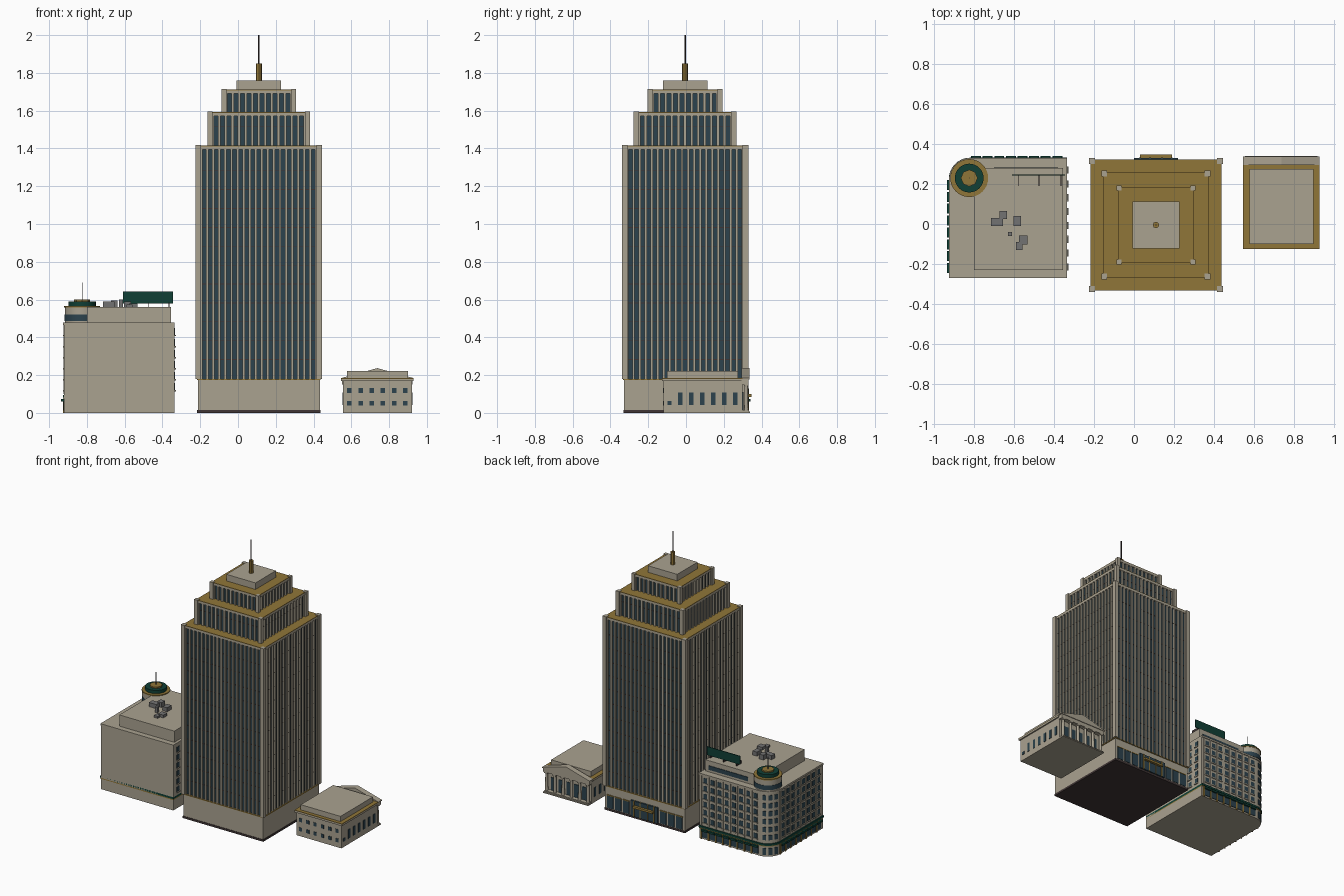
import bpy, bmesh, math
from mathutils import Matrix, Vector

if "Cube" in bpy.data.objects:
    bpy.data.objects.remove(bpy.data.objects["Cube"])

def material(name, r, g, b):
    m = bpy.data.materials.new(name)
    m.use_nodes = True
    m.diffuse_color = (r, g, b, 1)
    m.node_tree.nodes["Principled BSDF"].inputs["Base Color"].default_value = (r, g, b, 1)
    return m

STONE = material("limestone", .40, .36, .28)
GOLD = material("bronze gold", .28, .18, .04)
GLASS = material("blue glass", .025, .055, .075)
GREEN = material("dark green", .005, .05, .036)
DARK = material("dark granite", .05, .035, .035)
GREY = material("vent grey", .17, .17, .17)

def finish(name, bm, mat):
    bmesh.ops.recalc_face_normals(bm, faces=bm.faces)
    mesh = bpy.data.meshes.new(name)
    bm.to_mesh(mesh)
    bm.free()
    mesh.materials.append(mat)
    ob = bpy.data.objects.new(name, mesh)
    bpy.context.collection.objects.link(ob)
    return ob

def boxes(name, mat, items):
    """Boxes given as x0, x1, y0, y1, z0, z1, joined in one object."""
    bm = bmesh.new()
    for x0, x1, y0, y1, z0, z1 in items:
        m = Matrix.Translation(((x0 + x1) / 2, (y0 + y1) / 2, (z0 + z1) / 2))
        bmesh.ops.create_cube(bm, size=1, matrix=m @ Matrix.Diagonal((x1 - x0, y1 - y0, z1 - z0, 1)))
    return finish(name, bm, mat)

def square(cx, cy, h, z0, z1):
    return (cx - h, cx + h, cy - h, cy + h, z0, z1)

def on_wall(side, wall, u, w, z0, z1, out, back=.004):
    """Box on a wall plane: u runs along the wall, out is how far it stands proud."""
    s = 1 if side[0] == "+" else -1
    a, b = sorted((wall - s * back, wall + s * out))
    if side[1] == "x":
        return (a, b, u - w / 2, u + w / 2, z0, z1)
    return (u - w / 2, u + w / 2, a, b, z0, z1)

def drum(name, mat, x, y, r, z0, z1, sides=32, r2=None):
    bm = bmesh.new()
    bmesh.ops.create_cone(bm, cap_ends=True, segments=sides, radius1=r, radius2=r if r2 is None else r2,
                          depth=z1 - z0, matrix=Matrix.Translation((x, y, (z0 + z1) / 2)))
    ob = finish(name, bm, mat)
    if sides > 12:
        ob.select_set(True)
        bpy.context.view_layer.objects.active = ob
        bpy.ops.object.shade_smooth_by_angle()
        ob.select_set(False)
    return ob

def prism(name, mat, outline, direction):
    bm = bmesh.new()
    face = bm.faces.new([bm.verts.new(p) for p in outline])
    moved = bmesh.ops.extrude_face_region(bm, geom=[face])["geom"]
    bmesh.ops.translate(bm, vec=direction, verts=[v for v in moved if isinstance(v, bmesh.types.BMVert)])
    return finish(name, bm, mat)

def spread(a, b, n):
    return [a + (b - a) * (i + .5) / n for i in range(n)]

SIDES = ("+x", "-x", "+y", "-y")

# Tower
TX, TY = .11, -.005
def tower_tier(name, h, z0, z1, n, corner):
    g = h - .02
    boxes(name + "_glass", GLASS, [square(TX, TY, g, z0, z1 - .01)])
    c = h - corner / 2
    boxes(name + "_corner_piers", STONE, [square(TX + i * c, TY + j * c, corner / 2, z0, z1 + .003)
                                          for i in (-1, 1) for j in (-1, 1)])
    span = h - corner
    piers, spandrels = [], []
    for side in SIDES:
        mid, other = (TX, TY) if side[1] == "x" else (TY, TX)
        wall = mid + (g if side[0] == "+" else -g)
        for i in range(n + 1):
            u = other - span + 2 * span * i / n
            piers.append(on_wall(side, wall, u, span * .8 / n, z0, z1 - .01, .011))
        z = z0 + .1
        while z < z1 - .06:
            spandrels.append(on_wall(side, wall, other, span * 2, z, z + .004, .002))
            z += .1
    boxes(name + "_piers", STONE, piers)
    boxes(name + "_spandrels", DARK, spandrels)
    boxes(name + "_head_band", STONE, [square(TX, TY, h - .008, z1 - .02, z1 - .004)])
    boxes(name + "_roof", GOLD, [square(TX, TY, h - .008, z1 - .004, z1)])

boxes("tower_plinth", DARK, [square(TX, TY, .326, 0, .015)])
boxes("tower_base", STONE, [square(TX, TY, .323, .015, .174)])
boxes("tower_base_ledge", GOLD, [square(TX, TY, .328, .174, .18)])
tower_tier("tower_shaft", .335, .18, 1.415, 19, .03)
tower_tier("tower_second_tier", .272, 1.415, 1.592, 14, .028)
tower_tier("tower_third_tier", .198, 1.592, 1.712, 10, .026)
boxes("tower_penthouse", STONE, [square(TX, TY, .118, 1.71, 1.76)])
drum("mast_base", GOLD, TX, TY, .016, 1.76, 1.85, 8)
drum("mast_antenna", DARK, TX, TY, .004, 1.85, 2, 8)

# Tower entrance front
wall = TY + .323
boxes("lobby_windows", GLASS, [on_wall("+y", wall, TX + s * u, .05, .02, .11, .004)
                               for s in (-1, 1) for u in (.15, .215, .28)])
boxes("lobby_window_heads", GOLD, [on_wall("+y", wall, TX + s * u, .054, .11, .116, .006)
                                   for s in (-1, 1) for u in (.15, .215, .28)])
boxes("entrance_glass", GLASS, [on_wall("+y", wall, TX, .22, .015, .13, .012)])
boxes("entrance_canopy", GOLD, [on_wall("+y", wall, TX, .16, .085, .1, .03)])
boxes("entrance_frame", GOLD, [on_wall("+y", wall, TX + u, .008, .015, .13, .016)
                               for u in (-.08, -.03, .03, .08)])

# Corner-turret building: body with one rounded corner
X0, X1, Y0, Y1, R = -.92, -.335, -.27, .325, .1
def rounded_block(name, mat, grow, z0, z1):
    cx, cy, r = X0 + R, Y1 - R, R + grow
    pts = [(X1, Y0), (X1, Y1 + grow)]
    pts += [(cx + r * math.cos(a), cy + r * math.sin(a))
            for a in [math.pi / 2 * (1 + i / 10) for i in range(11)]]
    pts.append((X0 - grow, Y0))
    prism(name, mat, [(x, y, z0) for x, y in pts], Vector((0, 0, z1 - z0)))

rounded_block("corner_block_walls", STONE, 0, 0, .475)
rounded_block("shopfront_band", GOLD, .003, .075, .082)
rounded_block("shopfront_cornice", GREEN, .007, .082, .096)
rounded_block("wall_cornice", STONE, .006, .465, .478)
boxes("roof_storey", STONE, [(-.80, -.355, -.23, .28, .475, .56)])
boxes("roof_storey_windows", GLASS, [(-.70, -.38, .28, .284, .495, .525)])

# Windows, sills, shop bays and awnings
bays = [("-x", X0, u) for u in spread(Y0 + .02, Y1 - R, 8)]
bays += [("+y", Y1, u) for u in spread(X0 + R, X1 - .02, 8)]
upper = bays + [("+x", X1, u) for u in spread(Y0 + .02, Y1 - .02, 8)]
rows = spread(.11, .46, 6)
boxes("upper_windows", GLASS, [on_wall(s, w, u, .03, z - .018, z + .018, .002) for s, w, u in upper for z in rows])
boxes("window_sills", STONE, [on_wall(s, w, u, .036, z - .025, z - .018, .007) for s, w, u in upper for z in rows])
boxes("wall_pilasters", STONE, [on_wall(s, w, u + .03, .008, .1, .465, .005) for s, w, u in bays])
boxes("shop_windows", GLASS, [on_wall(s, w, u, .045, .012, .062, .004) for s, w, u in bays])
boxes("shop_piers", GOLD, [on_wall(s, w, u + .03, .01, 0, .075, .007) for s, w, u in bays])
boxes("shop_awnings", GREEN, [on_wall(s, w, u, .05, .06, .074, .016) for s, w, u in bays])

# Windows around the rounded corner
bm = bmesh.new()
for a in (112, 135, 158):
    a = math.radians(a)
    for z, h in [(z, .036) for z in rows] + [(.037, .05)]:
        m = Matrix.Translation((X0 + R + R * math.cos(a), Y1 - R + R * math.sin(a), z))
        bmesh.ops.create_cube(bm, size=1, matrix=m @ Matrix.Rotation(a, 4, "Z") @ Matrix.Diagonal((.006, .024, h, 1)))
finish("corner_windows", bm, GLASS)

# Turret
CX, CY = -.825, .23
drum("turret_wall", STONE, CX, CY, .092, .475, .56)
drum("turret_window_band", GLASS, CX, CY, .094, .487, .52)
drum("turret_gold_rim", GOLD, CX, CY, .095, .558, .566)
drum("turret_green_crown", GREEN, CX, CY, .072, .566, .59)
drum("turret_gold_cap", GOLD, CX, CY, .042, .59, .6, 8)
drum("turret_antenna", GREY, CX, CY, .002, .6, .69, 6)

# Roof sign and vents
boxes("roof_sign", GREEN, [(-.61, -.345, .243, .249, .58, .642)])
boxes("sign_posts", DARK, [(x - .002, x + .002, .19, .245, .56, .584) for x in (-.58, -.475, -.365)])
boxes("roof_vents", GREY, [(x - w, x + w, y - d, y + d, .56, z) for x, y, w, d, z in (
    (-.685, .01, .03, .02, .59), (-.655, .045, .018, .02, .595), (-.585, .015, .018, .025, .59),
    (-.555, -.08, .022, .022, .58), (-.575, -.11, .016, .02, .575), (-.62, -.05, .01, .01, .6))])

# Small classical building
boxes("hall_walls", STONE, [(.555, .92, -.118, .3, 0, .172)])
boxes("hall_cornice", STONE, [(.545, .93, -.126, .3, .168, .18)])
boxes("hall_roof_ledge", GOLD, [(.545, .93, -.126, .3, .18, .184)])
boxes("hall_attic", STONE, [(.578, .9, -.1, .275, .184, .222)])
cols = spread(.56, .915, 6)
win = [on_wall("-y", -.118, x, .024, z, z + .026, .003) for x in cols for z in (.038, .106)]
for side, w in (("+x", .92), ("-x", .555)):
    win += [on_wall(side, w, y, .022, .042, .108, .003) for y in spread(-.06, .29, 6)]
    win.append(on_wall(side, w, -.088, .022, .042, .064, .003))
boxes("hall_windows", GLASS, win)

# Portico
boxes("portico_steps", STONE, [(.555, .92, .29, .34, 0, .008), (.56, .915, .29, .333, .008, .016)])
boxes("portico_entablature", STONE, [(.55, .925, .295, .332, .15, .18)])
prism("portico_pediment", STONE, [(.545, .295, .178), (.93, .295, .178), (.93, .295, .184),
                                  (.7375, .295, .237), (.545, .295, .184)], Vector((0, .042, 0)))
boxes("portico_doors", GLASS, [on_wall("+y", .3, x, .036, .016, .11, .004) for x in spread(.58, .895, 5)])
for i, x in enumerate([.57, .637, .704, .771, .838, .905]):
    drum(f"portico_column_{i + 1}", STONE, x, .319, .011, .016, .15, 16, .009)
boxes("portico_capitals", STONE, [square(x, .319, .013, .142, .15) for x in (.57, .637, .704, .771, .838, .905)])
